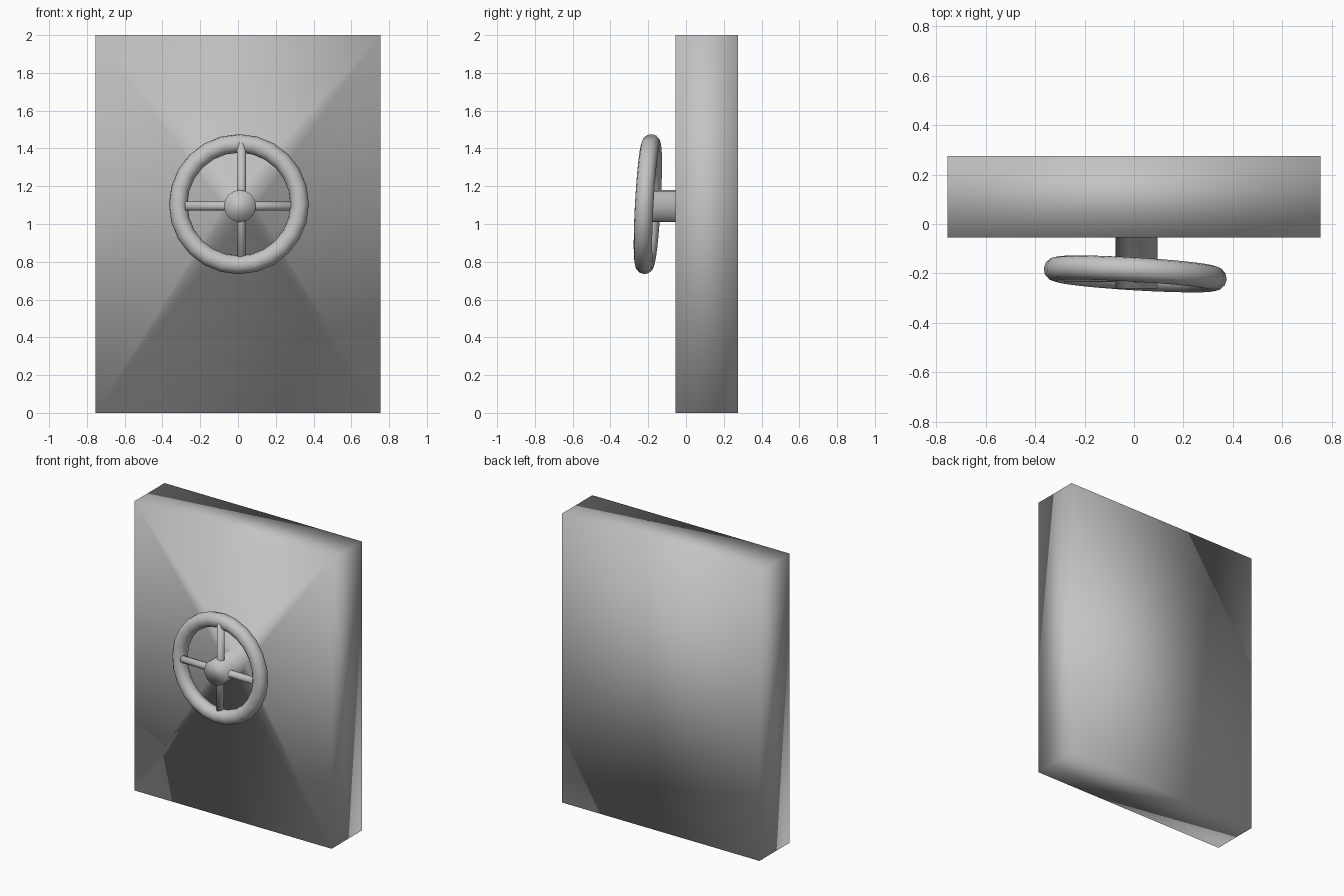
import bpy, bmesh, math
from mathutils import Vector

if "Cube" in bpy.data.objects:
    bpy.data.objects.remove(bpy.data.objects["Cube"], do_unlink=True)

GREY = (0.55, 0.55, 0.55, 1)
grey = bpy.data.materials.new("plain_grey")
grey.use_nodes = True
grey.diffuse_color = GREY
grey.node_tree.nodes["Principled BSDF"].inputs["Base Color"].default_value = GREY


def finish(obj, name):
    obj.name = name
    obj.data.materials.append(grey)
    for poly in obj.data.polygons:
        poly.use_smooth = True


# Door slab with the wheel shaft growing out of its front face, softly shaded as one skin
W, FRONT, BACK, TOP = 0.755, -0.055, 0.275, 2.0
SHAFT_X, SHAFT_Z, SHAFT_R, SHAFT_END, SIDES = 0.01, 1.095, 0.085, -0.262, 16
bm = bmesh.new()


def rectangle(y):
    return [bm.verts.new((x, y, z)) for x, z in ((W, TOP), (-W, TOP), (-W, 0), (W, 0))]


def ring(y):
    angles = [math.tau * i / SIDES for i in range(SIDES)]
    return [bm.verts.new((SHAFT_X + SHAFT_R * math.cos(a), y,
                          SHAFT_Z + SHAFT_R * math.sin(a))) for a in angles]


front, back = rectangle(FRONT), rectangle(BACK)
root, tip = ring(FRONT), ring(SHAFT_END)
quarter = SIDES // 4
bm.faces.new(back)
bm.faces.new(tip)
for c in range(4):
    n = (c + 1) % 4
    bm.faces.new((front[c], front[n], back[n], back[c]))
    bm.faces.new((front[c], front[n], root[n * quarter]))
for i in range(SIDES):
    j = (i + 1) % SIDES
    bm.faces.new((root[i], root[j], front[i // quarter]))
    bm.faces.new((root[i], root[j], tip[j], tip[i]))
bmesh.ops.recalc_face_normals(bm, faces=bm.faces)
mesh = bpy.data.meshes.new("door_with_shaft")
bm.to_mesh(mesh)
bm.free()
door = bpy.data.objects.new("door_with_shaft", mesh)
bpy.context.collection.objects.link(door)
finish(door, "door_with_shaft")

# Handwheel rim, leaning slightly
tilt = Vector((0.06, 1, -0.055)).to_track_quat('Z', 'Y').to_euler()
bpy.ops.mesh.primitive_torus_add(major_radius=0.322, minor_radius=0.049,
                                 major_segments=24, minor_segments=12,
                                 location=(0.005, -0.202, 1.105), rotation=tilt)
finish(bpy.context.object, "wheel_rim")


# Crossed spokes
def spoke(name, start, end):
    start, end = Vector(start), Vector(end)
    bpy.ops.mesh.primitive_cylinder_add(
        vertices=12, radius=0.024, depth=(end - start).length, location=(start + end) / 2,
        rotation=(end - start).to_track_quat('Z', 'Y').to_euler())
    finish(bpy.context.object, name)


spoke("spoke_horizontal", (-0.28, -0.208, 1.095), (0.3, -0.218, 1.095))
spoke("spoke_vertical", (0.018, -0.222, 0.8), (0.018, -0.212, 1.43))
